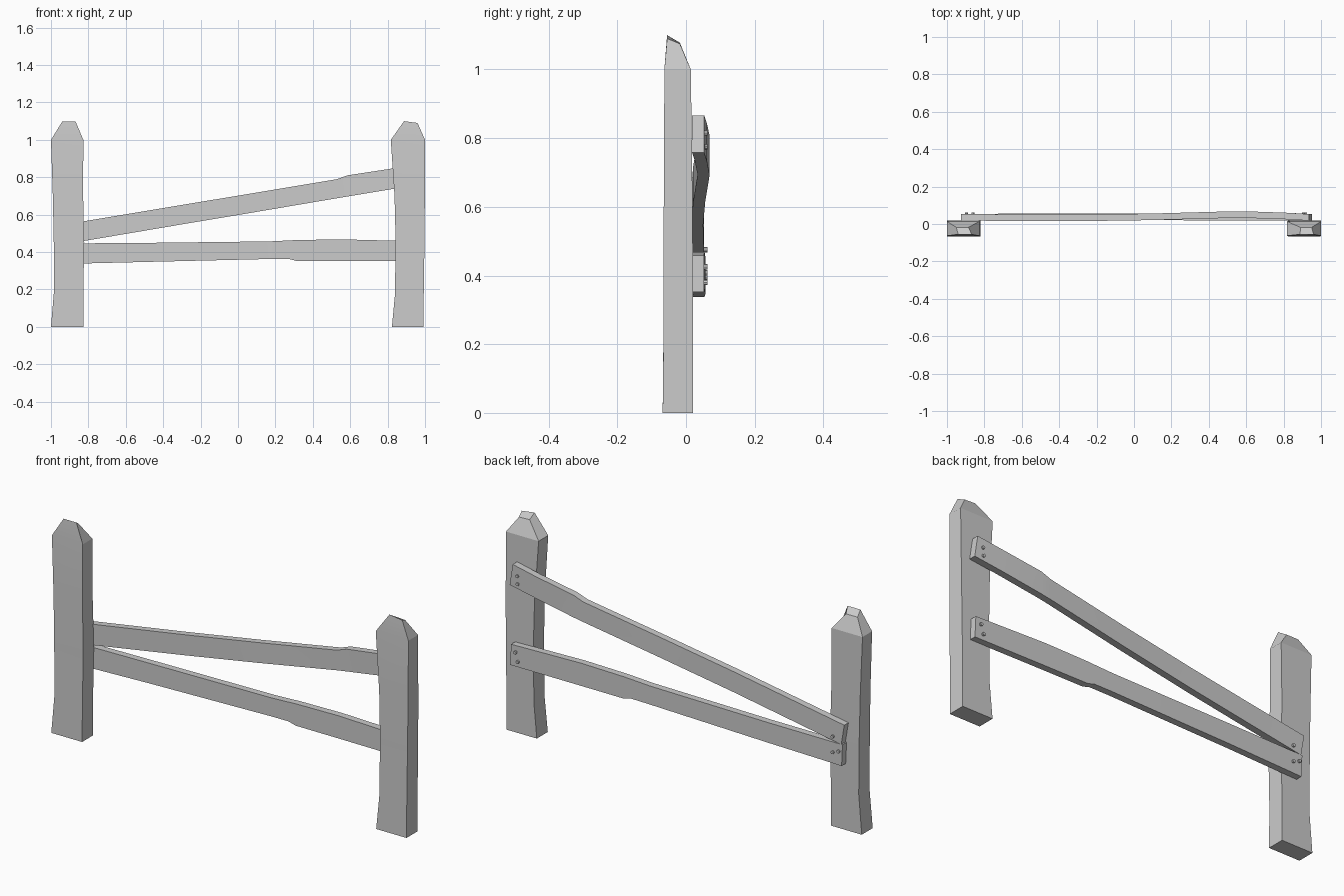
import bpy, bmesh
from math import radians
from mathutils import Matrix


def finish(bm, name):
    bmesh.ops.recalc_face_normals(bm, faces=bm.faces)
    me = bpy.data.meshes.new(name)
    bm.to_mesh(me)
    bm.free()
    ob = bpy.data.objects.new(name, me)
    bpy.context.collection.objects.link(ob)
    return ob


def smooth(ob):
    bpy.ops.object.select_all(action='DESELECT')
    ob.select_set(True)
    bpy.context.view_layer.objects.active = ob
    bpy.ops.object.shade_smooth_by_angle(angle=radians(15))


def loft(name, rings):
    """Skin four-cornered rings into a closed solid."""
    bm = bmesh.new()
    vs = [[bm.verts.new(p) for p in r] for r in rings]
    for a, b in zip(vs, vs[1:]):
        for i in range(4):
            j = (i + 1) % 4
            bm.faces.new((a[i], a[j], b[j], b[i]))
    bm.faces.new(vs[0])
    bm.faces.new(vs[-1])
    ob = finish(bm, name)
    smooth(ob)
    return ob


def post(name, sections, top):
    """Sections are (z, x0, x1, y0, y1); top gives the hewn tip corners."""
    rings = [[(x0, y0, z), (x1, y0, z), (x1, y1, z), (x0, y1, z)]
             for z, x0, x1, y0, y1 in sections]
    rings.append(top)
    return loft(name, rings)


def rail(name, sections):
    """Sections are (x_bottom, x_top, z_bottom, z_top, y_front)."""
    t = 0.035
    return loft(name, [[(xb, y, zb), (xb, y + t, zb), (xt, y + t, zt), (xt, y, zt)]
                       for xb, xt, zb, zt, y in sections])


# Posts with slightly irregular sides and a tip that slopes to the back
post("left_post", [
    (0.0, -1.0, -0.827, -0.068, 0.020),
    (0.20, -0.983, -0.827, -0.066, 0.020),
    (0.45, -0.985, -0.822, -0.066, 0.020),
    (0.70, -0.990, -0.828, -0.064, 0.018),
    (1.0, -1.0, -0.827, -0.063, 0.014),
], [(-0.94, -0.055, 1.097), (-0.868, -0.055, 1.097),
    (-0.885, -0.018, 1.075), (-0.95, -0.018, 1.075)])

post("right_post", [
    (0.0, 0.823, 0.993, -0.068, 0.020),
    (0.17, 0.839, 0.993, -0.066, 0.020),
    (0.45, 0.843, 0.997, -0.066, 0.020),
    (0.70, 0.837, 0.999, -0.064, 0.018),
    (1.0, 0.817, 1.0, -0.063, 0.014),
], [(0.888, -0.055, 1.10), (0.96, -0.055, 1.09),
    (0.95, -0.018, 1.075), (0.89, -0.018, 1.078)])

# Slanting and level rails fixed to the back of the posts
rail("upper_rail", [
    (-0.908, -0.925, 0.445, 0.548, 0.018),
    (-0.30, -0.30, 0.548, 0.652, 0.015),
    (0.10, 0.10, 0.615, 0.718, 0.021),
    (0.53, 0.53, 0.688, 0.790, 0.033),
    (0.585, 0.585, 0.697, 0.810, 0.033),
    (0.80, 0.80, 0.733, 0.843, 0.026),
    (0.952, 0.935, 0.758, 0.866, 0.018),
])
rail("lower_rail", [
    (-0.91, -0.915, 0.337, 0.446, 0.018),
    (-0.50, -0.50, 0.347, 0.449, 0.022),
    (0.17, 0.17, 0.363, 0.457, 0.021),
    (0.27, 0.27, 0.364, 0.462, 0.020),
    (0.31, 0.31, 0.353, 0.464, 0.020),
    (0.55, 0.55, 0.353, 0.468, 0.019),
    (0.95, 0.945, 0.352, 0.458, 0.017),
])

# Nail heads on the back of the rails
nails = [(0.907, 0.815), (0.905, 0.775), (0.918, 0.425), (0.905, 0.380),
         (-0.862, 0.475), (-0.862, 0.395), (-0.895, 0.408)]
for i, (x, z) in enumerate(nails):
    bm = bmesh.new()
    bmesh.ops.create_cone(bm, cap_ends=True, segments=8, radius1=0.008, radius2=0.008,
                          depth=0.02, matrix=Matrix.Translation((x, 0.052, z))
                          @ Matrix.Rotation(radians(90), 4, 'X'))
    finish(bm, f"nail_{i + 1}")
